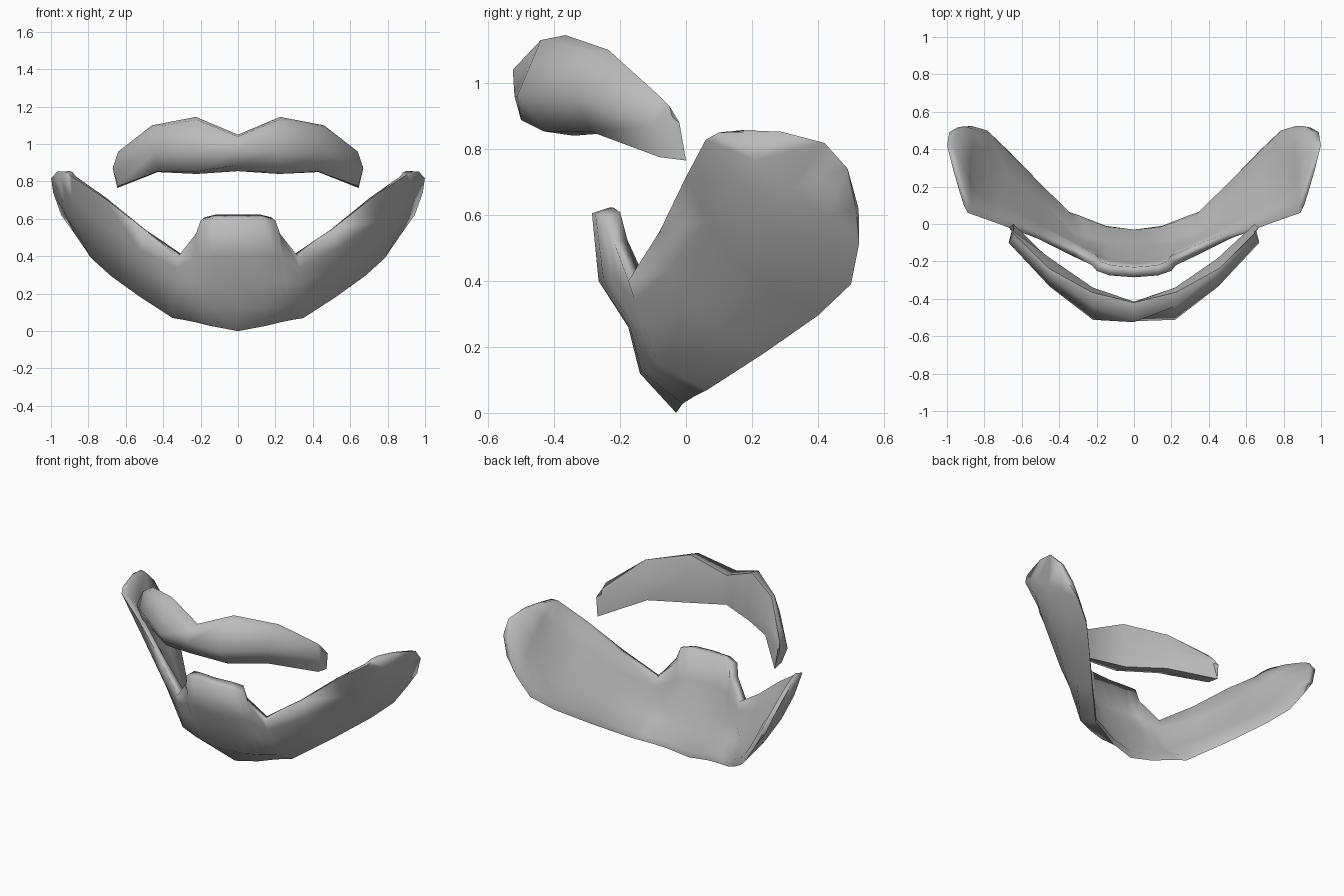
import bpy, bmesh
from mathutils import Vector

if "Cube" in bpy.data.objects:
    bpy.data.objects.remove(bpy.data.objects["Cube"])

grey = bpy.data.materials.new("plain_grey")
grey.diffuse_color = (0.5, 0.5, 0.5, 1)
grey.use_nodes = True
grey.node_tree.nodes["Principled BSDF"].inputs["Base Color"].default_value = grey.diffuse_color


def finish(bm, name, angle):
    """Fix normals, shade and link the object."""
    bmesh.ops.recalc_face_normals(bm, faces=bm.faces[:])
    me = bpy.data.meshes.new(name)
    bm.to_mesh(me)
    bm.free()
    me.materials.append(grey)
    ob = bpy.data.objects.new(name, me)
    bpy.context.collection.objects.link(ob)
    bpy.ops.object.select_all(action='DESELECT')
    bpy.context.view_layer.objects.active = ob
    ob.select_set(True)
    bpy.ops.object.shade_smooth_by_angle(angle=angle)


def both_sides(half):
    """Mirror a list of ribs (first rib lies on x = 0)."""
    left = [[Vector((-p.x, p.y, p.z)) for p in rib] for rib in half[:0:-1]]
    return left + half


def rib(top, mid, bottom):
    """Five points on a curve through three points."""
    a, m, b = Vector(top), Vector(mid), Vector(bottom)
    c = 2 * m - (a + b) / 2
    return [a * (1 - t) ** 2 + c * 2 * t * (1 - t) + b * t * t
            for t in (0, .25, .5, .75, 1)]


# Jaw guard: outer surface ribs from upper edge to lower edge
def chin(x_top, x_low, yz):
    n = len(yz) - 1
    return [Vector((x_top + (x_low - x_top) * i / n, y, z))
            for i, (y, z) in enumerate(yz)]


jaw = [
    chin(0, 0, [(-.285, .605), (-.265, .40), (-.175, .26), (-.14, .12), (-.03, 0)]),
    chin(.13, .15, [(-.275, .605), (-.25, .40), (-.17, .26), (-.135, .125), (-.01, .028)]),
    chin(.20, .24, [(-.25, .59), (-.225, .40), (-.16, .265), (-.12, .135), (.025, .05)]),
    chin(.225, .29, [(-.22, .52), (-.195, .38), (-.15, .265), (-.105, .14), (.045, .06)]),
    chin(.32, .35, [(-.175, .40), (-.155, .34), (-.13, .26), (-.085, .15), (.065, .07)]),
    rib((.51, -.08, .55), (.53, .01, .33), (.52, .235, .18)),
    rib((.72, 0, .715), (.74, .15, .47), (.68, .40, .295)),
    rib((.89, .06, .828), (.87, .25, .59), (.785, .50, .39)),
    rib((.91, .10, .85), (.927, .32, .68), (.87, .525, .515)),
    [Vector(p) for p in ((.935, .18, .852), (.967, .29, .852), (.999, .42, .818),
                         (.988, .49, .74), (.945, .515, .62))],
]
bm = bmesh.new()
ribs = both_sides(jaw)
grid = [[bm.verts.new(p) for p in r] for r in ribs]
for a, b in zip(grid, grid[1:]):
    for i in range(4):
        bm.faces.new((a[i], a[i + 1], b[i + 1], b[i]))
bm.normal_update()
outer_faces = bm.faces[:]
rim = [e for e in bm.edges if e.is_boundary]
# Inner wall: thick at the chin top, thin and bevelled round the wings
inner = {}
for c, col in enumerate(grid):
    for r, v in enumerate(col):
        n = v.normal if v.normal.y < 0 else -v.normal
        thick, shift = .055, Vector()
        if v.is_boundary:
            wing = abs(v.co.x) > .35 or r == 4
            thick = .03 if wing else .055
            if r == 4:
                shift = (col[3].co - v.co).normalized() * .03
            elif wing:
                shift = (col[2].co - v.co).normalized() * .015
            if c in (0, len(grid) - 1):
                step = grid[1 if c == 0 else -2][r].co - v.co
                shift = step.normalized() * .02
        inner[v] = v.co - n * thick + shift
        if r == 0 and abs(v.co.x) < .21:
            inner[v].z = v.co.z + .018
inner = {v: bm.verts.new(co) for v, co in inner.items()}
for f in outer_faces:
    bm.faces.new([inner[v] for v in reversed(f.verts)])
for e in rim:
    a, b = e.verts
    bm.faces.new((a, b, inner[b], inner[a]))
finish(bm, "jaw_guard", 1.9)

# Brow guard: closed sections swept from the centre to the tip
brow = [
    [(0, -.525, 1.04), (0, -.42, 1.05), (0, -.415, .96), (0, -.42, .855), (0, -.50, .888), (0, -.52, .96)],
    [(.22, -.44, 1.13), (.225, -.365, 1.145), (.22, -.34, .99), (.22, -.34, .84), (.22, -.43, .853), (.22, -.512, .96)],
    [(.45, -.28, 1.09), (.46, -.235, 1.10), (.445, -.185, .97), (.43, -.21, .85), (.43, -.29, .853), (.45, -.335, .96)],
    [(.64, -.08, .96), (.645, -.05, .93), (.668, -.02, .88), (.645, 0, .765), (.64, -.08, .775), (.67, -.10, .87)],
]
bm = bmesh.new()
rings = [[bm.verts.new(p) for p in r]
         for r in both_sides([[Vector(p) for p in r] for r in brow])]
for a, b in zip(rings, rings[1:]):
    for i in range(6):
        j = (i + 1) % 6
        bm.faces.new((a[i], a[j], b[j], b[i]))
bm.faces.new(rings[0])
bm.faces.new(rings[-1])
finish(bm, "brow_guard", 1.3)
